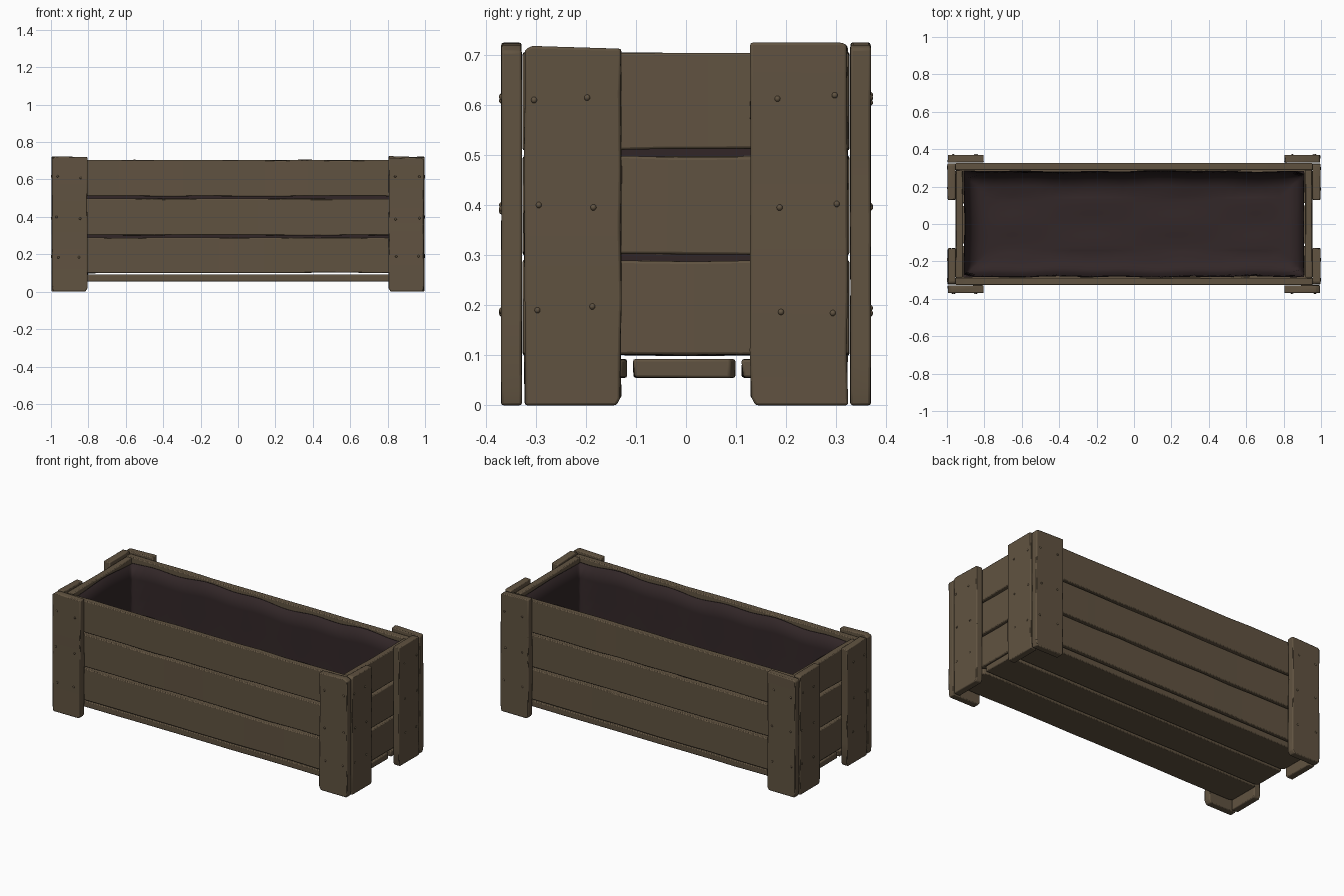
import bpy, bmesh, math, random
from mathutils import Vector

if "Cube" in bpy.data.objects:
    bpy.data.objects.remove(bpy.data.objects["Cube"])

random.seed(4)


def material(name, rgb):
    m = bpy.data.materials.new(name)
    m.diffuse_color = (*rgb, 1)
    m.use_nodes = True
    m.node_tree.nodes["Principled BSDF"].inputs["Base Color"].default_value = m.diffuse_color
    return m


WOOD = material("weathered brown wood", (0.118, 0.086, 0.052))
LINER = material("dark liner", (0.032, 0.020, 0.021))


def finish(bm, name, mat, angle=35):
    bmesh.ops.recalc_face_normals(bm, faces=bm.faces)
    me = bpy.data.meshes.new(name)
    bm.to_mesh(me)
    bm.free()
    me.materials.append(mat)
    ob = bpy.data.objects.new(name, me)
    bpy.context.collection.objects.link(ob)
    bpy.context.view_layer.objects.active = ob
    ob.select_set(True)
    bpy.ops.object.shade_smooth_by_angle(angle=math.radians(angle))
    ob.select_set(False)
    return ob


def cut(bm, co, no):
    geom = bm.verts[:] + bm.edges[:] + bm.faces[:]
    bmesh.ops.bisect_plane(bm, geom=geom, plane_co=co, plane_no=no, clear_outer=True)
    edges = [e for e in bm.edges if e.is_boundary]
    if edges:
        bmesh.ops.holes_fill(bm, edges=edges, sides=0)


def board(name, lo, hi, axis, cuts=5, wobble=0.0025, slope=0.0, chips=()):
    """Worn plank: uneven long edges, optional sloped top and chipped corners."""
    lo, hi = Vector(lo), Vector(hi)
    mid, size = (lo + hi) / 2, hi - lo
    bm = bmesh.new()
    bmesh.ops.create_cube(bm, size=1)
    for v in bm.verts:
        v.co = Vector(a * b for a, b in zip(v.co, size)) + mid
    for i in range(1, cuts + 1):
        co, no = mid.copy(), Vector()
        co[axis] = lo[axis] + size[axis] * (i + random.uniform(-.25, .25)) / (cuts + 1)
        no[axis] = 1
        bmesh.ops.bisect_plane(bm, geom=bm.verts[:] + bm.edges[:] + bm.faces[:],
                               plane_co=co, plane_no=no)
    thin = min(range(3), key=lambda k: size[k])
    wide = 3 - thin - axis
    for v in bm.verts:
        side = 1 if v.co[wide] > mid[wide] else -1
        v.co[wide] -= side * random.uniform(0, 2 * wobble)
        v.co[thin] += random.uniform(-.3, .3) * wobble
        if v.co.z > hi.z - .002 and axis == 2:
            v.co.z += slope * side / 2
    # chips: (side along width, end along length, cut width, cut length)
    for s, e, w, l in chips:
        corner = mid.copy()
        corner[wide] += s * size[wide] / 2
        corner[axis] += e * size[axis] / 2
        no = Vector()
        no[wide], no[axis] = s * l, e * w
        no.normalize()
        co = corner.copy()
        co[wide] -= s * w
        cut(bm, co, no)
    ob = finish(bm, name, WOOD)
    bev = ob.modifiers.new("worn edges", 'BEVEL')
    bev.width, bev.segments = 0.005, 2
    bev.limit_method, bev.angle_limit = 'ANGLE', math.radians(30)
    return ob


# Wall boards: three rows on each long side and each end
ROWS = ((0.098, 0.291), (0.299, 0.499), (0.508, 0.706))
for i, (z0, z1) in enumerate(ROWS):
    for s, label in ((-1, "front"), (1, "back")):
        y0, y1 = sorted((s * 0.288, s * 0.326))
        board(f"{label}_board_{i + 1}", (-0.955, y0, z0), (0.955, y1, z1), 0, cuts=9)
    for s, label in ((-1, "left"), (1, "right")):
        x0, x1 = sorted((s * 0.915, s * 0.953))
        board(f"{label}_end_board_{i + 1}", (x0, -0.287, z0), (x1, 0.287, z1), 1, cuts=3)

# Floor boards
for i, (y0, y1) in enumerate(((-0.322, -0.117), (-0.107, 0.100), (0.110, 0.322))):
    board(f"floor_board_{i + 1}", (-0.953, y0, 0.055), (0.953, y1, 0.092), 0, cuts=9,
          chips=((1, 1, .012, .03), (-1, -1, .01, .03)))


# Nail heads
def nail(name, loc, normal):
    bm = bmesh.new()
    bmesh.ops.create_uvsphere(bm, u_segments=10, v_segments=6, radius=0.0065)
    n = Vector(normal)
    for v in bm.verts:
        v.co += Vector(loc) - n * 0.002
    finish(bm, name, WOOD, 60)


NAIL_Z = (0.19, 0.395, 0.612)
# Corner posts: one plank over the long side and one over the end at every corner
for sx, lx in ((-1, "left"), (1, "right")):
    for sy, ly in ((-1, "front"), (1, "back")):
        top = 0.717 + 0.005 * (sx * sy > 0)
        x0, x1 = sorted((sx * 0.803, sx * 0.997))
        y0, y1 = sorted((sy * 0.328, sy * 0.369))
        board(f"{lx}_{ly}_side_post", (x0, y0, 0), (x1, y1, top), 2, slope=-0.006 * sx * sy,
              chips=((-sx, -1, .014, .02), (sx, 1, .02, .012), (sx, -1, .008, .05)))
        x0, x1 = sorted((sx * 0.955, sx * 0.996))
        y0, y1 = sorted((sy * 0.127, sy * 0.325))
        top = 0.715 if sy < 0 else 0.724
        board(f"{lx}_{ly}_end_post", (x0, y0, 0), (x1, y1, top), 2,
              slope=-0.006 if sy < 0 else 0.0,
              chips=((-sy, -1, .012, .022), (sy, 1, .012, .008)))
        for k, z in enumerate(NAIL_Z):
            for j, (a, b) in enumerate(((0.845, 0.19), (0.965, 0.30))):
                d = [random.uniform(-.008, .008) for _ in range(4)]
                nail(f"{lx}_{ly}_side_nail_{k}_{j}",
                     (sx * a + d[0], sy * 0.369, z + d[1]), (0, sy, 0))
                nail(f"{lx}_{ly}_end_nail_{k}_{j}",
                     (sx * 0.996, sy * b + d[2], z + d[3]), (sx, 0, 0))

# Liner: a square grid folded up into an open tray with soft corners and a wavy rim
WALL = ((.13, .118), (.08, .124), (.04, .142), (.02, .18), (.01, .26),
        (.006, .37), (.004, .48), (.002, .59), (.0, .683))
N = 20
bm = bmesh.new()
bmesh.ops.create_grid(bm, x_segments=2 * N, y_segments=2 * N, size=1)
for v in bm.verts:
    u, w = v.co.x, v.co.y
    s = max(abs(u), abs(w))
    if s < 0.599:
        inset, z, k = WALL[0][0], WALL[0][1], 1 / 0.6
        z += 0.003 * math.sin(9 * u) * math.cos(7 * w)
    else:
        level = min(8, round((s - 0.6) * N))
        inset, z = WALL[level]
        k = 1 / s
        ripple = math.sin(11 * u * k + 3 * w * k) * math.sin(5 * u * k + 1)
        inset += 0.004 * (1 + ripple)
        z += 0.014 * ripple * level / 8
    v.co = ((0.912 - inset) * u * k, (0.285 - inset) * w * k, z)
liner = finish(bm, "liner", LINER, 80)
thick = liner.modifiers.new("thickness", 'SOLIDIFY')
thick.thickness, thick.offset = 0.004, 0
